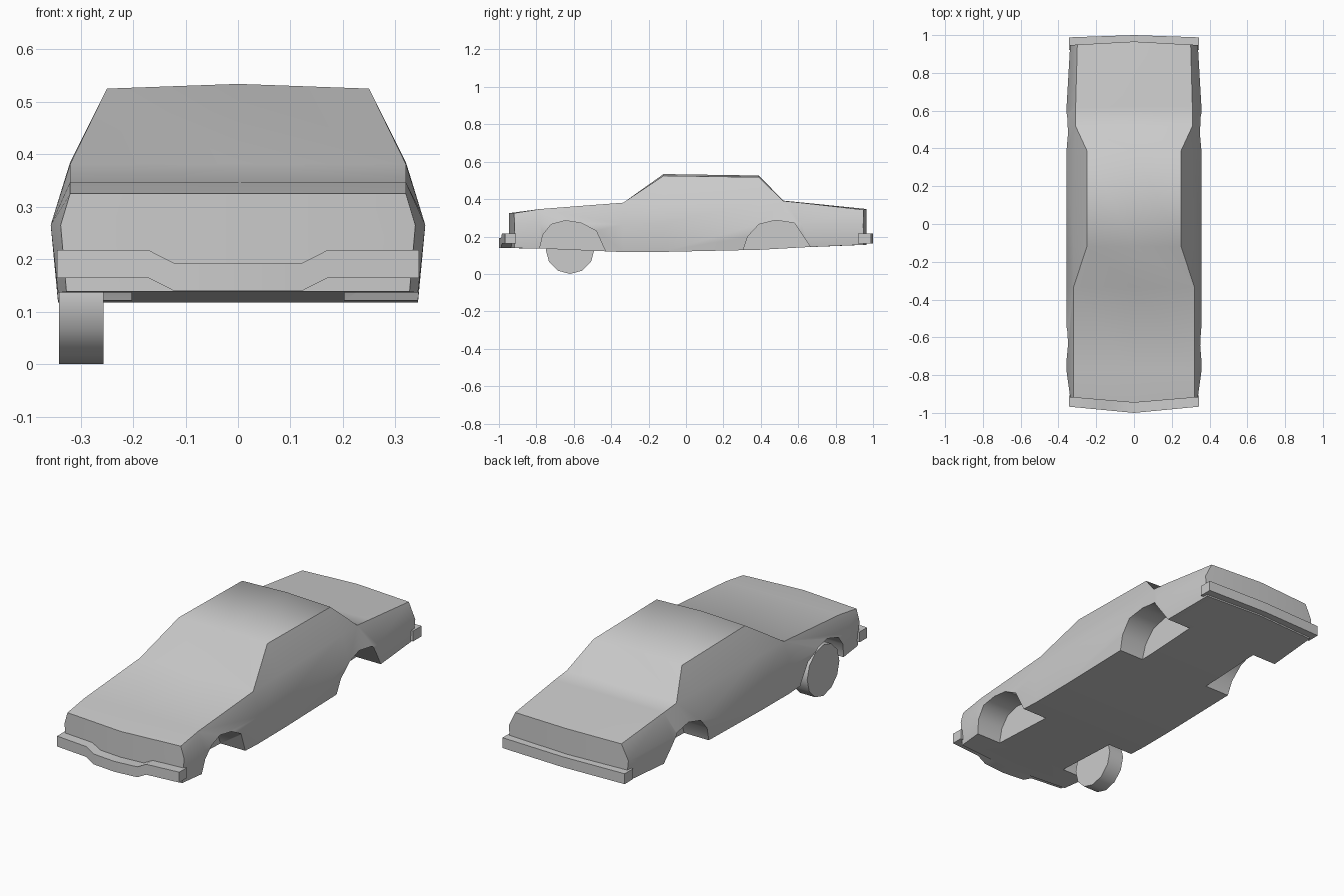
import bpy, bmesh, math

cube = bpy.data.objects.get("Cube")
if cube:
    bpy.data.objects.remove(cube, do_unlink=True)

grey = bpy.data.materials.new("plain_grey")
grey.use_nodes = True
grey.diffuse_color = (0.6, 0.6, 0.6, 1)
grey.node_tree.nodes["Principled BSDF"].inputs["Base Color"].default_value = (0.6, 0.6, 0.6, 1)


def finish(bm, name):
    bmesh.ops.remove_doubles(bm, verts=bm.verts, dist=0.0005)
    bmesh.ops.recalc_face_normals(bm, faces=bm.faces)
    mesh = bpy.data.meshes.new(name)
    bm.to_mesh(mesh)
    bm.free()
    mesh.materials.append(grey)
    obj = bpy.data.objects.new(name, mesh)
    bpy.context.collection.objects.link(obj)
    return obj


def smooth(obj, degrees=50):
    bpy.ops.object.select_all(action='DESELECT')
    obj.select_set(True)
    bpy.context.view_layer.objects.active = obj
    bpy.ops.object.shade_smooth_by_angle(angle=math.radians(degrees))


def loft(bm, rings):
    """Skin closed rings of equal length, leaving the ends open."""
    rings = [[bm.verts.new(p) for p in ring] for ring in rings]
    n = len(rings[0])
    for a, b in zip(rings, rings[1:]):
        for i in range(n):
            j = (i + 1) % n
            bm.faces.new((a[i], a[j], b[j], b[i]))
    return rings


def section(y, floor, bottom_x, mid_x, belt, top, crown, bow):
    """Half a cross-section mirrored into a ring; bow pushes the centre along y."""
    half = [(bottom_x, floor), (mid_x, 0.265), belt, top]
    ring = [(0, floor)] + half + [(0, top[1] + crown)]
    ring += [(-x, z) for x, z in reversed(half)]
    return [(x, y + bow * (1 - abs(x) / 0.33), z) for x, z in ring]


# Body shell: y, floor, bottom x, widest x, belt, top edge, crown, bow
hood_front, hood, cowl = (0.32, 0.325), (0.32, 0.347), (0.32, 0.381)
deck, tail, roof = (0.31, 0.39), (0.3, 0.343), (0.25, 0.525)
stations = [
    (-0.918, 0.138, 0.327, 0.338, hood_front, hood_front, 0, -0.028),
    (-0.78, 0.136, 0.343, 0.357, hood, hood, 0, 0),
    (-0.335, 0.117, 0.343, 0.357, cowl, cowl, 0, 0),
    (-0.12, 0.118, 0.343, 0.357, (0.32, 0.385), roof, 0.009, 0),
    (0.39, 0.129, 0.343, 0.357, (0.314, 0.39), (0.25, 0.517), 0.009, 0),
    (0.52, 0.136, 0.343, 0.357, deck, deck, 0.002, 0),
    (0.62, 0.142, 0.343, 0.357, (0.309, 0.38), (0.309, 0.38), 0.002, 0),
    (0.948, 0.156, 0.327, 0.338, tail, tail, 0.004, 0.018),
]
bm = bmesh.new()
rings = loft(bm, [section(*s) for s in stations])
for ring in (rings[0], rings[-1]):
    bm.faces.new(ring[:6])
    bm.faces.new(ring[5:] + ring[:1])
body = finish(bm, "body")

# Wheel arches cut into both sides
arches = [
    [(-0.79, 0.05), (-0.78, 0.145), (-0.765, 0.21), (-0.72, 0.265), (-0.645, 0.285),
     (-0.56, 0.272), (-0.48, 0.23), (-0.43, 0.12), (-0.4, 0.05)],
    [(0.29, 0.05), (0.305, 0.125), (0.33, 0.2), (0.39, 0.265), (0.48, 0.287),
     (0.58, 0.272), (0.66, 0.152), (0.73, 0.05)],
]
bm = bmesh.new()
for profile in arches:
    for side in (-1, 1):
        ends = loft(bm, [[(side * x, y, z) for y, z in profile] for x in (0.203, 0.5)])
        for end in ends:
            bm.faces.new(end)
cutter = finish(bm, "arch_cutter")
cutter.hide_render = True
cut = body.modifiers.new("arches", 'BOOLEAN')
cut.operation, cut.solver, cut.object = 'DIFFERENCE', 'EXACT', cutter
bpy.context.view_layer.objects.active = body
body.select_set(True)
bpy.ops.object.modifier_apply(modifier=cut.name)
bpy.data.objects.remove(cutter, do_unlink=True)
smooth(body)


# Bumpers: bowed bars, the front one stepping down in the middle
def bumper(name, inner, outer, bow, dip):
    bm = bmesh.new()
    rings = []
    for x in (-0.345, -0.17, -0.123, 0, 0.123, 0.17, 0.345):
        drop = dip if abs(x) < 0.15 else 0
        front = outer + bow * (1 - abs(x) / 0.345)
        low, high = 0.164 - drop, 0.217 - drop
        rings.append([(x, inner, low), (x, front, low), (x, front, high), (x, inner, high)])
    ends = loft(bm, rings)
    bm.faces.new(ends[0])
    bm.faces.new(ends[-1])
    return finish(bm, name)


smooth(bumper("front_bumper", -0.908, -0.967, -0.033, 0.024), 30)
smooth(bumper("rear_bumper", 0.92, 0.988, 0.012, 0), 30)

# Single front wheel
bpy.ops.mesh.primitive_cylinder_add(vertices=12, radius=0.13, depth=0.085,
                                    location=(-0.299, -0.62, 0.13),
                                    rotation=(0, math.pi / 2, 0))
wheel = bpy.context.object
wheel.name = "front_right_wheel"
wheel.data.materials.append(grey)
smooth(wheel)
